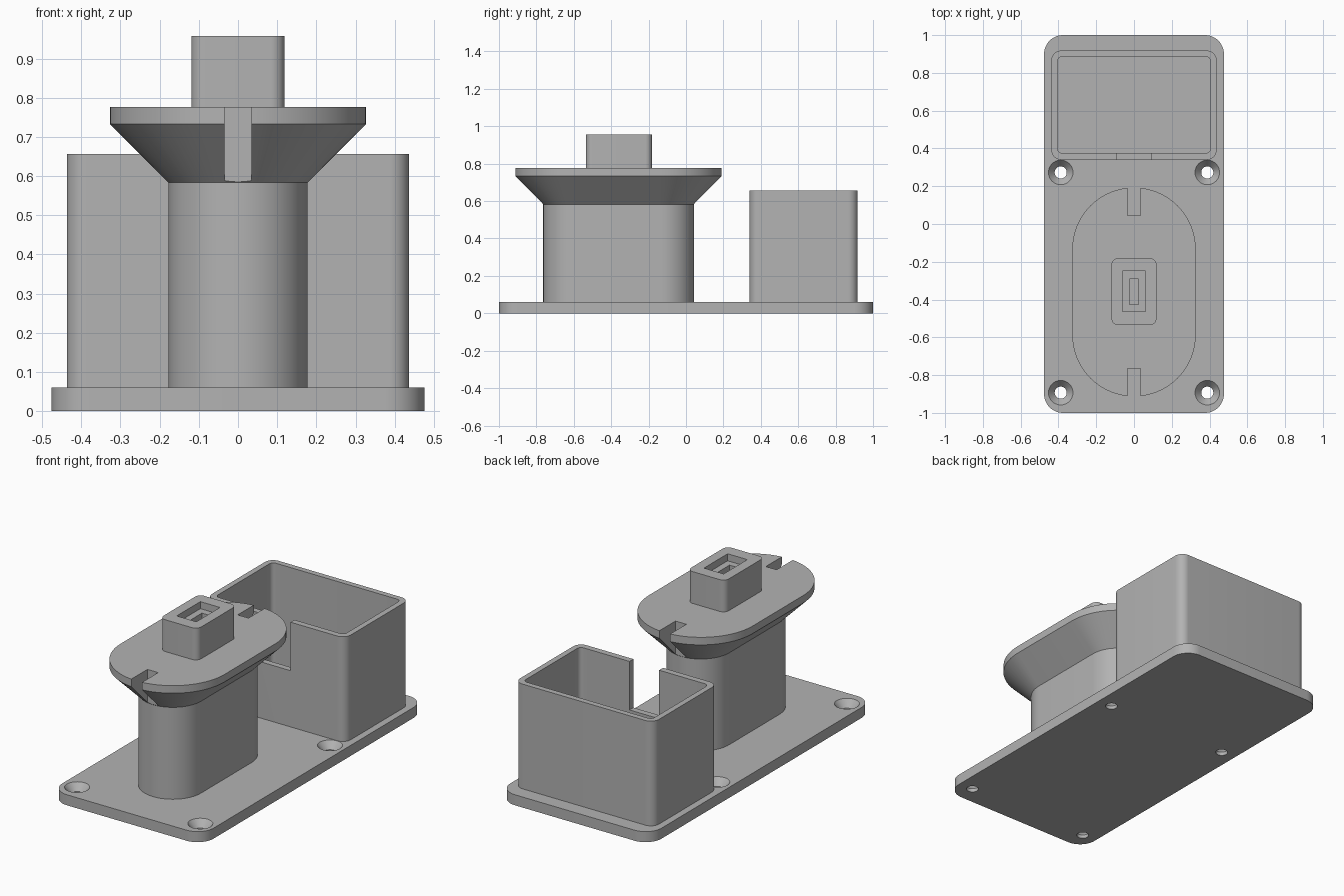
import bpy, bmesh, math

if "Cube" in bpy.data.objects:
    bpy.data.objects.remove(bpy.data.objects["Cube"])

grey = bpy.data.materials.new("matte_grey")
grey.diffuse_color = (0.45, 0.45, 0.45, 1)
grey.use_nodes = True
grey.node_tree.nodes["Principled BSDF"].inputs["Base Color"].default_value = grey.diffuse_color


def outline(hx, hy, r, steps=12):
    """Rounded rectangle; a stadium or circle when r reaches the half size."""
    pts = []
    for k, (sx, sy) in enumerate([(1, 1), (-1, 1), (-1, -1), (1, -1)]):
        for i in range(steps + 1):
            a = math.pi / 2 * (k + i / steps)
            pts.append((sx * (hx - r) + r * math.cos(a),
                        sy * (hy - r) + r * math.sin(a)))
    return pts


def loft(name, cx, cy, rings, steps=12):
    """Closed solid through stacked outlines given as (z, hx, hy, r)."""
    bm = bmesh.new()
    rows = [[bm.verts.new((cx + x, cy + y, z)) for x, y in outline(hx, hy, r, steps)]
            for z, hx, hy, r in rings]
    n = len(rows[0])
    for lo, hi in zip(rows, rows[1:]):
        for i in range(n):
            j = (i + 1) % n
            bm.faces.new((lo[i], lo[j], hi[j], hi[i]))
    bm.faces.new(rows[0][::-1])
    bm.faces.new(rows[-1])
    bmesh.ops.remove_doubles(bm, verts=bm.verts, dist=1e-5)
    bmesh.ops.recalc_face_normals(bm, faces=bm.faces)
    mesh = bpy.data.meshes.new(name)
    bm.to_mesh(mesh)
    bm.free()
    mesh.materials.append(grey)
    ob = bpy.data.objects.new(name, mesh)
    bpy.context.collection.objects.link(ob)
    return ob


def block(x0, x1, y0, y1, z0, z1, r=0.0):
    hx, hy = (x1 - x0) / 2, (y1 - y0) / 2
    return loft("cutter", (x0 + x1) / 2, (y0 + y1) / 2,
                [(z0, hx, hy, r), (z1, hx, hy, r)], 8 if r else 1)


def activate(ob):
    bpy.ops.object.select_all(action='DESELECT')
    ob.select_set(True)
    bpy.context.view_layer.objects.active = ob


def cut(ob, cutters):
    activate(ob)
    for c in cutters:
        m = ob.modifiers.new("cut", 'BOOLEAN')
        m.operation, m.solver, m.object = 'DIFFERENCE', 'EXACT', c
        bpy.ops.object.modifier_apply(modifier=m.name)
        bpy.data.objects.remove(c)


# base plate with four countersunk screw holes
base = loft("base_plate", 0, 0, [(0, 0.476, 1, 0.1), (0.06, 0.476, 1, 0.1)])
screws = []
for x in (-0.388, 0.388):
    for y in (-0.893, 0.273):
        screws.append(loft("cutter", x, y, [(z, r, r, r) for z, r in
                      ((-0.02, 0.032), (0.02, 0.032), (0.06, 0.065), (0.07, 0.073))], 8))
cut(base, screws)

# open storage box with a notch in its front wall
box = loft("storage_box", 0, 0.629, [(0.06, 0.437, 0.289, 0.05), (0.656, 0.437, 0.289, 0.05)])
cut(box, [block(-0.405, 0.405, 0.375, 0.886, 0.064, 0.7, 0.025),
          block(-0.093, 0.093, 0.3, 0.42, 0.38, 0.7)])

# stadium column flaring into a flange, slotted at both ends
MID, HALF = -0.36, 0.226
column = loft("column_and_flange", 0, MID,
              [(z, r, r + HALF, r) for z, r in
               ((0.06, 0.178), (0.583, 0.178), (0.733, 0.327), (0.776, 0.327))], 16)
cut(column, [block(-0.034, 0.034, MID + 0.406, MID + 0.65, 0.55, 0.85),
             block(-0.034, 0.034, MID - 0.65, MID - 0.406, 0.55, 0.85)])

# top post with a stepped socket
post = loft("socket_post", 0, -0.358, [(0.776, 0.119, 0.177, 0.035), (0.957, 0.119, 0.177, 0.035)])
cut(post, [block(-0.062, 0.062, -0.463, -0.25, 0.917, 1),
           block(-0.024, 0.024, -0.425, -0.29, 0.83, 0.95)])

for ob in (base, box, column, post):
    activate(ob)
    bpy.ops.object.shade_smooth_by_angle(angle=math.radians(30))
